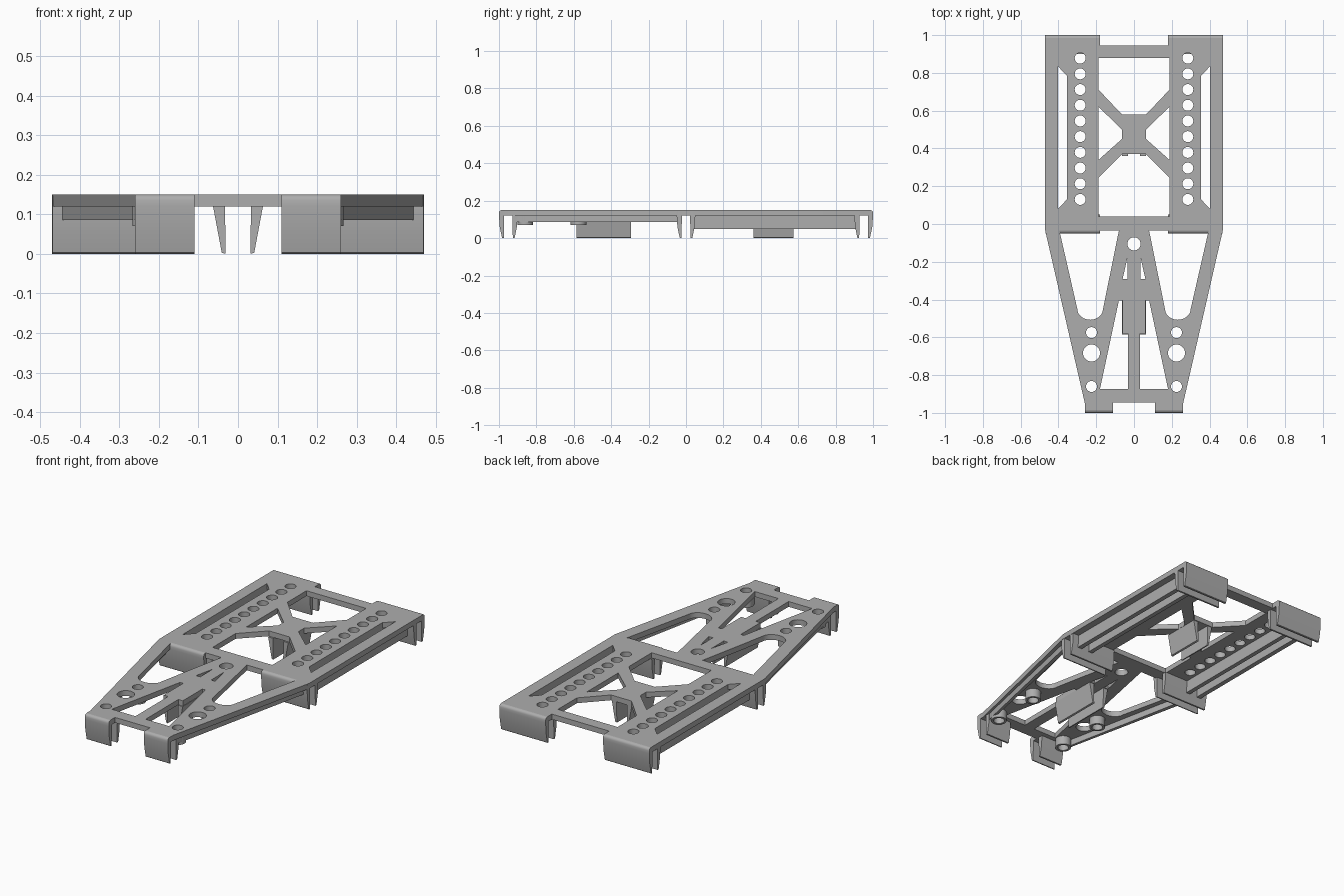
import bpy
import bmesh
from math import sin, cos, pi, radians
from mathutils import Matrix

if "Cube" in bpy.data.objects:
    bpy.data.objects.remove(bpy.data.objects["Cube"])

GREY = (0.42, 0.42, 0.42, 1.0)
grey = bpy.data.materials.new("grey plastic")
grey.diffuse_color = GREY
grey.use_nodes = True
grey.node_tree.nodes["Principled BSDF"].inputs["Base Color"].default_value = GREY

TOP, UNDER = 0.15, 0.12
# Profile plane turned so the slab runs along x, or along y
ALONG_X = Matrix(((0, 0, 1, 0), (1, 0, 0, 0), (0, 1, 0, 0), (0, 0, 0, 1)))
ALONG_Y = Matrix(((1, 0, 0, 0), (0, 0, -1, 0), (0, 1, 0, 0), (0, 0, 0, 1)))


def arc(x, y, rx, ry, start=0, end=2 * pi, n=28):
    return [(x + rx * cos(start + (end - start) * i / n),
             y + ry * sin(start + (end - start) * i / n)) for i in range(n)]


def circle(x, y, r):
    return arc(x, y, r, r)


def flip(loop):
    return [(-x, y) for x, y in loop]


def symmetric(half):
    return half + flip(half)[::-1]


def slab(name, loops, low, high, turn=Matrix()):
    """Solid with a flat outline; further loops become holes."""
    curve = bpy.data.curves.new(name + " outline", "CURVE")
    curve.dimensions = "2D"
    curve.fill_mode = "BOTH"
    curve.extrude = (high - low) / 2
    for loop in loops:
        spline = curve.splines.new("POLY")
        spline.points.add(len(loop) - 1)
        for point, (x, y) in zip(spline.points, loop):
            point.co = (x, y, 0, 1)
        spline.use_cyclic_u = True
    helper = bpy.data.objects.new(name + " helper", curve)
    bpy.context.collection.objects.link(helper)
    bpy.context.view_layer.update()
    graph = bpy.context.evaluated_depsgraph_get()
    mesh = bpy.data.meshes.new_from_object(helper.evaluated_get(graph))
    bpy.data.objects.remove(helper)
    bm = bmesh.new()
    bm.from_mesh(mesh)
    bm.transform(turn @ Matrix.Translation((0, 0, (low + high) / 2)))
    bmesh.ops.remove_doubles(bm, verts=bm.verts, dist=0.0001)
    bmesh.ops.recalc_face_normals(bm, faces=bm.faces)
    bm.to_mesh(mesh)
    bm.free()
    mesh.name = name
    mesh.materials.clear()
    mesh.materials.append(grey)
    mesh.shade_smooth()
    mesh.set_sharp_from_angle(angle=radians(35))
    obj = bpy.data.objects.new(name, mesh)
    bpy.context.collection.objects.link(obj)
    return obj


# Plate outline
outline = symmetric([(0.18, 0.945), (0.18, 0.985), (0.47, 0.985), (0.47, -0.035),
                     (0.26, -0.95), (0.26, -0.985), (0.11, -0.985), (0.11, -0.945)])

# Openings on the centre line, around the cross brace
loops = [outline,
         symmetric([(0.187, 0.88), (0.187, 0.71), (0.064, 0.58)]),
         symmetric([(0.064, 0.37), (0.187, 0.245), (0.187, 0.04)]),
         circle(0, -0.105, 0.035)]

# Openings repeated on both sides
brace_gap = [(0.187, 0.62), (0.064, 0.5), (0.064, 0.45), (0.187, 0.34)]
rail_slot = [(0.403, 0.835), (0.355, 0.785), (0.355, 0.13), (0.403, 0.08)]
front_window = [(0.08, -0.035), (0.395, -0.035)] + arc(
    0.232, -0.45, 0.068, 0.057, 0, -pi, 12) + [(0.164, -0.45)]
spine_gap = [(0.08, -0.405), (0.18, -0.873), (0.032, -0.873),
             (0.032, -0.58), (0.06, -0.58), (0.06, -0.405)]
spine_notch = [(0.034, -0.175), (0.06, -0.29), (0.034, -0.29)]
sides = [brace_gap, rail_slot, front_window, spine_gap, spine_notch,
         circle(0.225, -0.575, 0.029), circle(0.225, -0.683, 0.045),
         circle(0.225, -0.86, 0.029)]
sides += [circle(0.285, 0.13 + 0.0831 * i, 0.029) for i in range(10)]
for loop in sides:
    loops += [loop, flip(loop)]
slab("frame_plate", loops, UNDER, TOP)

# Clip prongs: the outer one carries a rounded plate edge
inner_prong = [(0.022, UNDER), (0.05, UNDER), (0.046, 0.06), (0.034, 0), (0.024, 0)]
outer_prong = [(0.022, UNDER), (0.035, UNDER), (0.035, TOP), (0.043, 0.148),
               (0.048, 0.143), (0.05, 0.135), (0.05, UNDER),
               (0.046, 0.06), (0.034, 0.003), (0.03, 0), (0.024, 0)]


def clip(name, y, outward, x0, x1):
    for part, profile, way in (("outer", outer_prong, outward),
                               ("inner", inner_prong, -outward)):
        loop = [(y + way * a, z) for a, z in profile]
        for side, low, high in (("left", x0, x1), ("right", -x1, -x0)):
            slab(f"{name}_{part}_prong_{side}", [loop], low, high, ALONG_X)


clip("front_clip", -0.95, -1, 0.11, 0.26)
clip("middle_clip", 0, -1, 0.18, 0.468)
clip("back_clip", 0.95, 1, 0.18, 0.47)

# Parts mirrored under the plate
center_prong = [(0.033, UNDER), (0.063, UNDER), (0.041, 0.003), (0.031, 0)]
for side, mirror in (("left", list), ("right", flip)):
    # Centre clips, hanging below the spine and the cross brace
    slab("spine_prong_" + side, [mirror(center_prong)], 0.295, 0.585, ALONG_Y)
    slab("brace_prong_" + side, [mirror(center_prong)], -0.575, -0.36, ALONG_Y)
    # Deep ribs along the rear slots
    for name, x0, x1 in (("outer", 0.403, 0.43), ("inner", 0.33, 0.355)):
        wall = [(x0, 0.035), (x1, 0.035), (x1, 0.915), (x0, 0.915)]
        slab(f"rail_rib_{name}_{side}", [mirror(wall)], 0.05, UNDER)
    # Shallow rib along the tapering edge
    rib = [(0.445, -0.04), (0.25, -0.915), (0.22, -0.915), (0.415, -0.04)]
    window_clear = [circle(0.225, -0.86, 0.029)]
    rib = [(0.445, -0.04), (0.255, -0.915), (0.256, -0.86), (0.26, -0.82), (0.42, -0.04)]
    slab("taper_rib_" + side, [mirror(rib)], 0.085, UNDER)
    # Screw bosses
    for name, y in (("front", -0.86), ("rear", -0.575)):
        rings = [circle(0.225, y, 0.042), circle(0.225, y, 0.029)]
        slab(f"boss_{name}_{side}", [mirror(r) for r in rings], 0.07, UNDER)
